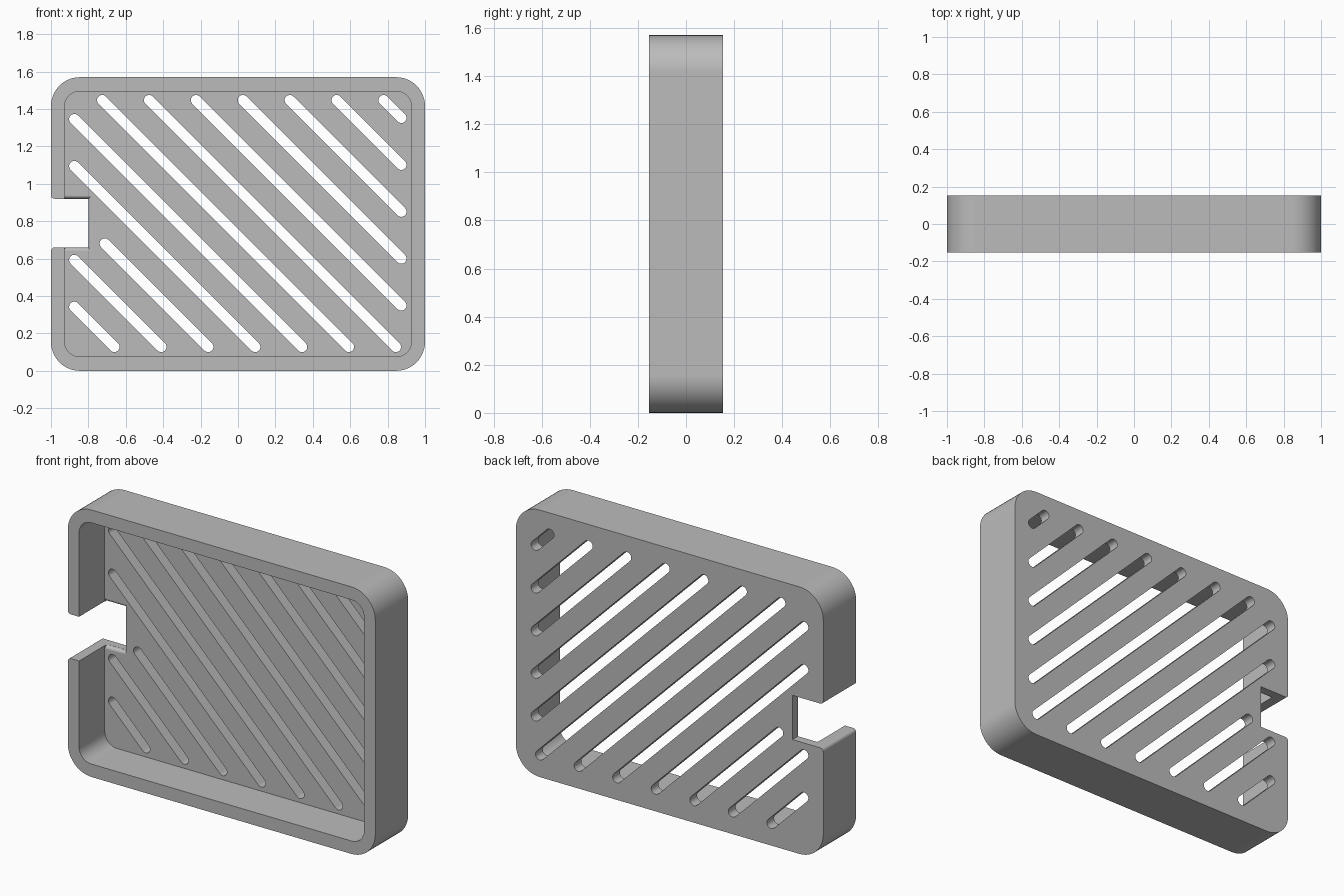
import bpy, bmesh
from math import sin, cos, pi, radians, sqrt

W, H, D = 1.0, 1.57, 0.153        # half width, height, half depth
WALL, PLATE = 0.073, 0.067        # rim wall and back plate thickness
FLOOR = D - PLATE                 # front surface of the back plate
NOTCH_X, NOTCH_LOW, NOTCH_HIGH = -0.80, 0.66, 0.92
FILLET = 0.02

if "Cube" in bpy.data.objects:
    bpy.data.objects.remove(bpy.data.objects["Cube"])

grey = bpy.data.materials.new("plain grey")
grey.use_nodes = True
colour = (0.5, 0.5, 0.5, 1)
grey.diffuse_color = colour
grey.node_tree.nodes["Principled BSDF"].inputs["Base Color"].default_value = colour


def arc(cx, cz, r, start, sweep, steps):
    return [(cx + r * cos(radians(start + sweep * i / steps)),
             cz + r * sin(radians(start + sweep * i / steps))) for i in range(steps + 1)]


def rounded_rect(x0, x1, z0, z1, r, steps=12):
    corners = [(x1 - r, z1 - r), (x0 + r, z1 - r), (x0 + r, z0 + r), (x1 - r, z0 + r)]
    return [p for k, (cx, cz) in enumerate(corners) for p in arc(cx, cz, r, 90 * k, 90, steps)]


def loft(bm, rings):
    """Close a solid through (profile, y) rings of equal point count."""
    loops = [[bm.verts.new((x, y, z)) for x, z in prof] for prof, y in rings]
    n = len(loops[0])
    for a, b in zip(loops, loops[1:]):
        for i in range(n):
            bm.faces.new((a[i], a[(i + 1) % n], b[(i + 1) % n], b[i]))
    bm.faces.new(loops[0][::-1])
    bm.faces.new(loops[-1])


def make(name, solids):
    bm = bmesh.new()
    for rings in solids:
        loft(bm, rings)
    bmesh.ops.recalc_face_normals(bm, faces=bm.faces)
    mesh = bpy.data.meshes.new(name)
    bm.to_mesh(mesh)
    bm.free()
    obj = bpy.data.objects.new(name, mesh)
    obj.data.materials.append(grey)
    bpy.context.collection.objects.link(obj)
    return obj


# Tray body
tray = make("slotted_tray", [[(rounded_rect(-W, W, 0, H, 0.155), -D),
                              (rounded_rect(-W, W, 0, H, 0.155), D)]])

# Hollow front
inner = rounded_rect(-W + WALL, W - WALL, WALL + 0.003, H - WALL - 0.003, 0.08)
cavity = make("cavity_cutter", [[(inner, -D - 0.1), (inner, FLOOR)]])

# Side notch with a rounded mouth
lower = arc(-W + FILLET, NOTCH_LOW - FILLET, FILLET, 90, 90, 6)
mouth = [(NOTCH_X, NOTCH_LOW)] + lower + [(-W - 0.1, NOTCH_LOW - FILLET)]
mouth += [(x, NOTCH_LOW + NOTCH_HIGH - z) for x, z in reversed(mouth)]
notch = make("notch_cutter", [[(mouth, -D - 0.1), (mouth, D + 0.1)]])

# Rounded plate edge around the notch
def notch_rect(grow):
    x0, x1 = -W + WALL + 0.002, NOTCH_X + grow
    z0, z1 = NOTCH_LOW - grow, NOTCH_HIGH + grow
    return [(x0, z0), (x1, z0), (x1, z1), (x0, z1)]

rings = [(notch_rect(FILLET), FLOOR - 0.02)]
for i in range(7):
    a = pi / 2 * i / 6
    rings.append((notch_rect(FILLET * (1 - sin(a)) + 0.0005), FLOOR + FILLET * (1 - cos(a))))
edge = make("notch_edge_cutter", [rings])

# Diagonal slots, clipped to a margin inside the rim
def slot(k, r=0.028):
    total = -0.533 + 0.2508 * k               # x + z along the slot
    left = max(-0.875, total - 1.447)
    right = min(0.873, total - 0.128)
    if k == 2:                                # stops short of the notch
        left = -0.712
    prof = arc(left, total - left, r, 45, 180, 10) + arc(right, total - right, r, 225, 180, 10)
    return [(prof, FLOOR - 0.05), (prof, D + 0.1)]

slots = make("slot_cutter", [slot(k) for k in range(12)])

# Cut everything out of the body
bpy.context.view_layer.objects.active = tray
for cutter in (cavity, notch, edge, slots):
    mod = tray.modifiers.new(cutter.name, 'BOOLEAN')
    mod.operation, mod.solver, mod.object = 'DIFFERENCE', 'EXACT', cutter
    cutter.hide_render = True
    bpy.ops.object.modifier_apply(modifier=mod.name)
    bpy.data.objects.remove(cutter)

# Smooth the curved walls, keep the rims crisp
bpy.ops.object.select_all(action='DESELECT')
tray.select_set(True)
bpy.ops.object.shade_smooth_by_angle(angle=radians(30))
weighted = tray.modifiers.new("weighted_normals", 'WEIGHTED_NORMAL')
weighted.keep_sharp = True
